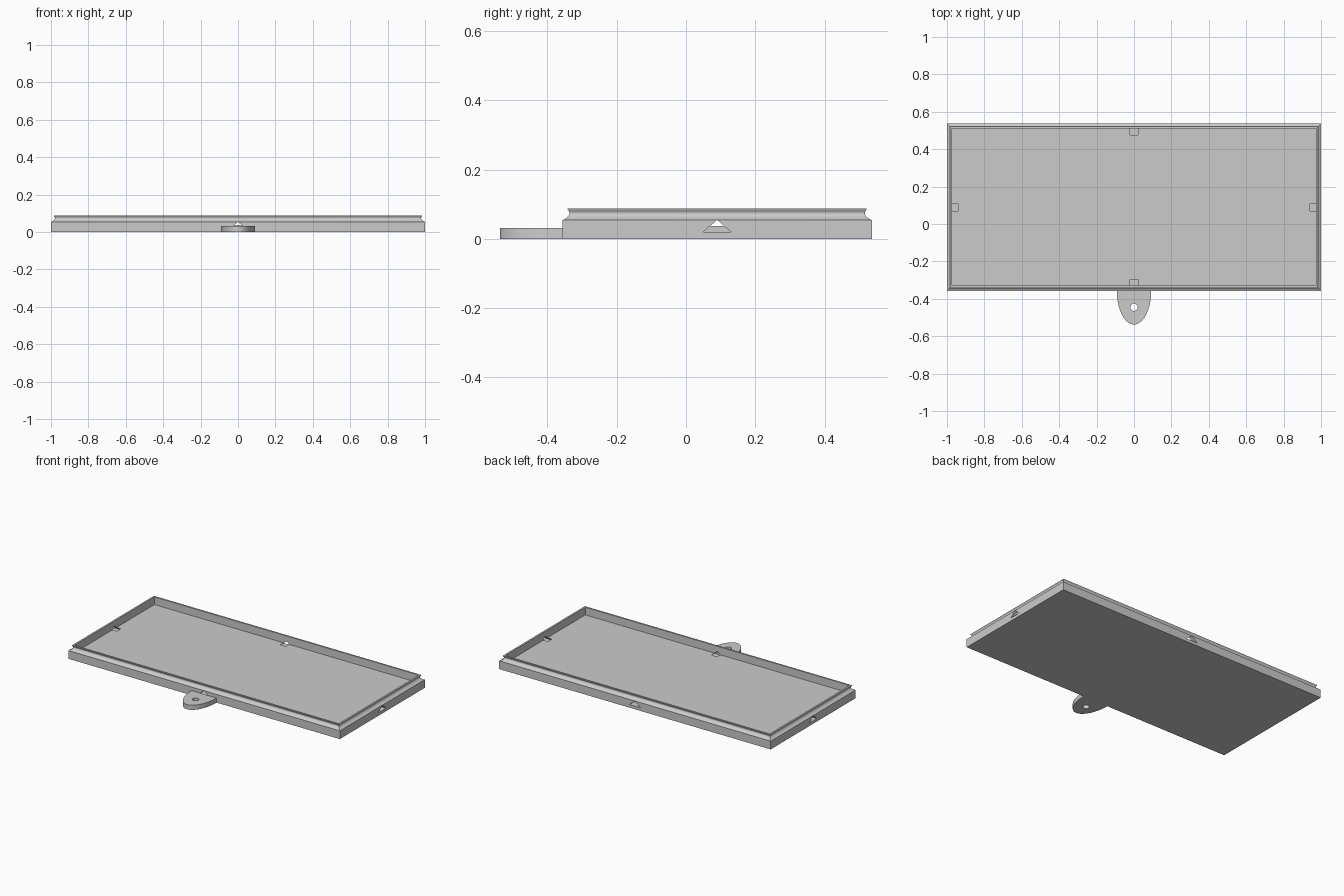
import bpy, bmesh, math

if "Cube" in bpy.data.objects:
    bpy.data.objects.remove(bpy.data.objects["Cube"], do_unlink=True)

grey = bpy.data.materials.new("light grey")
grey.use_nodes = True
COLOUR = (0.6, 0.6, 0.6, 1)
grey.diffuse_color = COLOUR
grey.node_tree.nodes["Principled BSDF"].inputs["Base Color"].default_value = COLOUR

HALF_X, HALF_Y, MID_Y = 1.0, 0.447, 0.09
FLOOR_Z, STEP_Z, TOP_Z = 0.037, 0.055, 0.088
FRONT_Y = MID_Y - HALF_Y


def make_object(name, bm):
    bmesh.ops.recalc_face_normals(bm, faces=bm.faces)
    mesh = bpy.data.meshes.new(name)
    bm.to_mesh(mesh)
    bm.free()
    mesh.materials.append(grey)
    obj = bpy.data.objects.new(name, mesh)
    bpy.context.collection.objects.link(obj)
    return obj


def prism(name, outline, offset):
    """Extrude a closed outline of 3D points along an offset."""
    bm = bmesh.new()
    face = bm.faces.new([bm.verts.new(p) for p in outline])
    new = bmesh.ops.extrude_face_region(bm, geom=[face])["geom"]
    bmesh.ops.translate(bm, vec=offset, verts=[v for v in new if isinstance(v, bmesh.types.BMVert)])
    return make_object(name, bm)


def cut(obj, cutter):
    mod = obj.modifiers.new("cut", "BOOLEAN")
    mod.operation, mod.solver, mod.object = "DIFFERENCE", "EXACT", cutter
    cutter.hide_render = True
    cutter.hide_set(True)
    cutter.display_type = "WIRE"


# Tray: wall profile (inset, height) swept round the rectangle
def tray():
    profile = [(0, 0), (0, STEP_Z), (0.003, STEP_Z)]
    for i in range(9):  # hollow groove under the rim
        t = i / 8
        inset = 0.005 + 0.0105 * t + 0.010 * math.sin(math.pi * t)
        profile.append((inset, STEP_Z + 0.001 + (TOP_Z - STEP_Z - 0.004) * t))
    profile += [(0.0155, TOP_Z), (0.027, TOP_Z), (0.027, FLOOR_Z)]
    bm = bmesh.new()
    rings = []
    for inset, z in profile:
        x, y = HALF_X - inset, HALF_Y - inset
        rings.append([bm.verts.new((sx * x, MID_Y + sy * y, z))
                      for sx, sy in ((-1, -1), (1, -1), (1, 1), (-1, 1))])
    for low, high in zip(rings, rings[1:]):
        for i in range(4):
            j = (i + 1) % 4
            bm.faces.new((low[i], low[j], high[j], high[i]))
    bm.faces.new(rings[0])   # underside
    bm.faces.new(rings[-1])  # floor
    return make_object("tray", bm)


body = tray()

# Triangular notches through the middle of each wall
TRIANGLE = [(-0.04, 0.02), (0.04, 0.02), (0, STEP_Z)]
for side, label in ((-1, "right"), (1, "left")):
    outline = [(side * 1.05, MID_Y + a, z) for a, z in TRIANGLE]
    cut(body, prism(label + "_notch_cutter", outline, (-side * 0.11, 0, 0)))
for side, label in ((-1, "front"), (1, "back")):
    outline = [(a, MID_Y + side * (HALF_Y + 0.05), z) for a, z in TRIANGLE]
    cut(body, prism(label + "_notch_cutter", outline, (0, -side * 0.11, 0)))

# Hanging tab: half ellipse with a round hole
STEPS = 32
arc = [(0.092 * math.cos(math.pi * i / STEPS), FRONT_Y - 0.18 * math.sin(math.pi * i / STEPS), 0)
       for i in range(STEPS + 1)]
tab = prism("hanging_tab", arc, (0, 0, 0.031))
hole = [(0.02 * math.cos(math.tau * i / 24), -0.445 + 0.02 * math.sin(math.tau * i / 24), -0.02)
        for i in range(24)]
cut(tab, prism("tab_hole_cutter", hole, (0, 0, 0.08)))

# Smooth the curved surfaces and keep the edges sharp
for obj in (body, tab):
    bpy.ops.object.select_all(action="DESELECT")
    obj.select_set(True)
    bpy.context.view_layer.objects.active = obj
    for mod in list(obj.modifiers):
        bpy.ops.object.modifier_apply(modifier=mod.name)
    bpy.ops.object.shade_smooth_by_angle(angle=math.radians(30))
